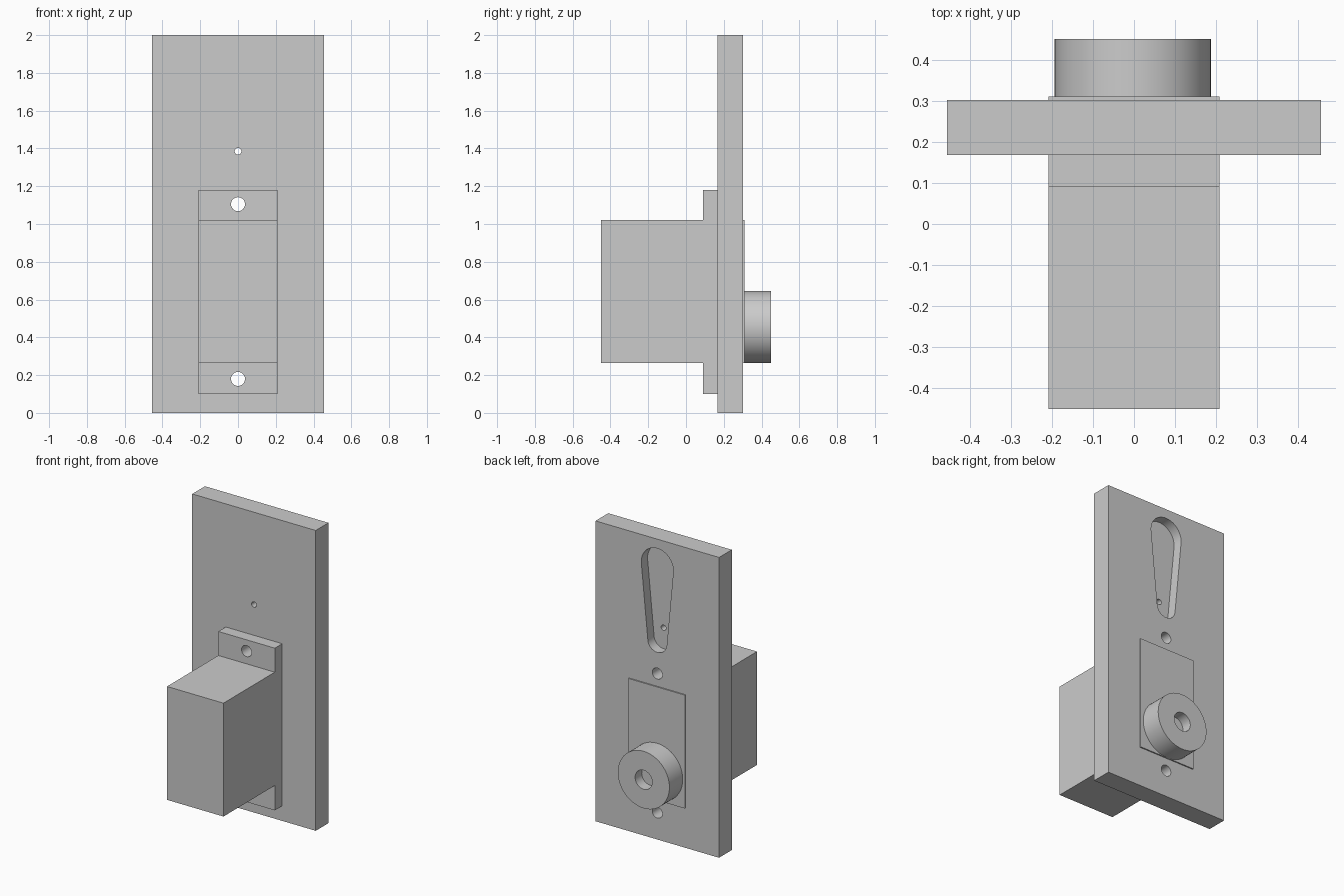
import bpy, bmesh, math

scene = bpy.context.scene
if "Cube" in scene.objects:
    bpy.data.objects.remove(scene.objects["Cube"], do_unlink=True)

grey = bpy.data.materials.new("plain grey")
grey.use_nodes = True
colour = (0.6, 0.6, 0.6, 1)
grey.diffuse_color = colour
grey.node_tree.nodes["Principled BSDF"].inputs["Base Color"].default_value = colour


def finish(name, bm):
    bmesh.ops.recalc_face_normals(bm, faces=bm.faces)
    mesh = bpy.data.meshes.new(name)
    bm.to_mesh(mesh)
    bm.free()
    mesh.materials.append(grey)
    obj = bpy.data.objects.new(name, mesh)
    scene.collection.objects.link(obj)
    return obj


def prism(name, outline, y0, y1):
    """Extrude an (x, z) outline from y0 to y1."""
    bm = bmesh.new()
    face = bm.faces.new([bm.verts.new((x, y0, z)) for x, z in outline])
    moved = bmesh.ops.extrude_face_region(bm, geom=[face])["geom"]
    verts = [v for v in moved if isinstance(v, bmesh.types.BMVert)]
    bmesh.ops.translate(bm, verts=verts, vec=(0, y1 - y0, 0))
    return finish(name, bm)


def box(name, half_width, y0, y1, z0, z1):
    w = half_width
    return prism(name, [(-w, z0), (w, z0), (w, z1), (-w, z1)], y0, y1)


def arc(x, z, r, start, end, steps):
    angles = [start + (end - start) * i / steps for i in range(steps + 1)]
    return [(x + r * math.cos(a), z + r * math.sin(a)) for a in angles]


def disc(name, x, z, r, y0, y1, sides=64):
    return prism(name, arc(x, z, r, 0, math.tau, sides)[:-1], y0, y1)


def cut(target, cutter):
    """Subtract a cutter from the target, bake the result and drop the cutter."""
    cutter.hide_render = True
    mod = target.modifiers.new("cut", "BOOLEAN")
    mod.operation, mod.solver, mod.object = "DIFFERENCE", "EXACT", cutter
    bpy.context.view_layer.objects.active = target
    bpy.ops.object.modifier_apply(modifier=mod.name)
    bpy.data.objects.remove(cutter, do_unlink=True)


# Solid parts
plate = box("back_plate", 0.455, 0.168, 0.302, 0, 2)
ears = box("mounting_flange", 0.208, 0.09, 0.17, 0.10, 1.18)
body = box("motor_body", 0.208, -0.45, 0.31, 0.265, 1.02)
hub = disc("shaft_hub", -0.003, 0.455, 0.19, 0.308, 0.45)

# Screw holes through the flange and the plate
for z in (0.18, 1.105):
    for part in (plate, ears):
        cut(part, disc("screw_cutter", 0, z, 0.037, 0, 0.5, 32))

# Tapered pocket for the arm in the rear of the plate, with its pin hole
big_z, big_r, small_z, small_r = 1.82, 0.118, 1.316, 0.07
lean = math.asin((big_r - small_r) / (big_z - small_z))
pocket = (arc(0, big_z, big_r, -lean, math.pi + lean, 32)
          + arc(0, small_z, small_r, math.pi + lean, math.tau - lean, 24))
cut(plate, prism("pocket_cutter", pocket, 0.236, 0.4))
cut(plate, disc("pin_cutter", 0, 1.385, 0.018, 0, 0.5, 24))

# Blind bore in the hub
cut(hub, disc("bore_cutter", -0.003, 0.455, 0.063, 0.38, 0.6, 48))

# Smooth the round walls, keep the edges sharp
bpy.ops.object.select_all(action="DESELECT")
for part in (plate, ears, hub):
    part.select_set(True)
bpy.context.view_layer.objects.active = plate
bpy.ops.object.shade_smooth_by_angle(angle=math.radians(30))
